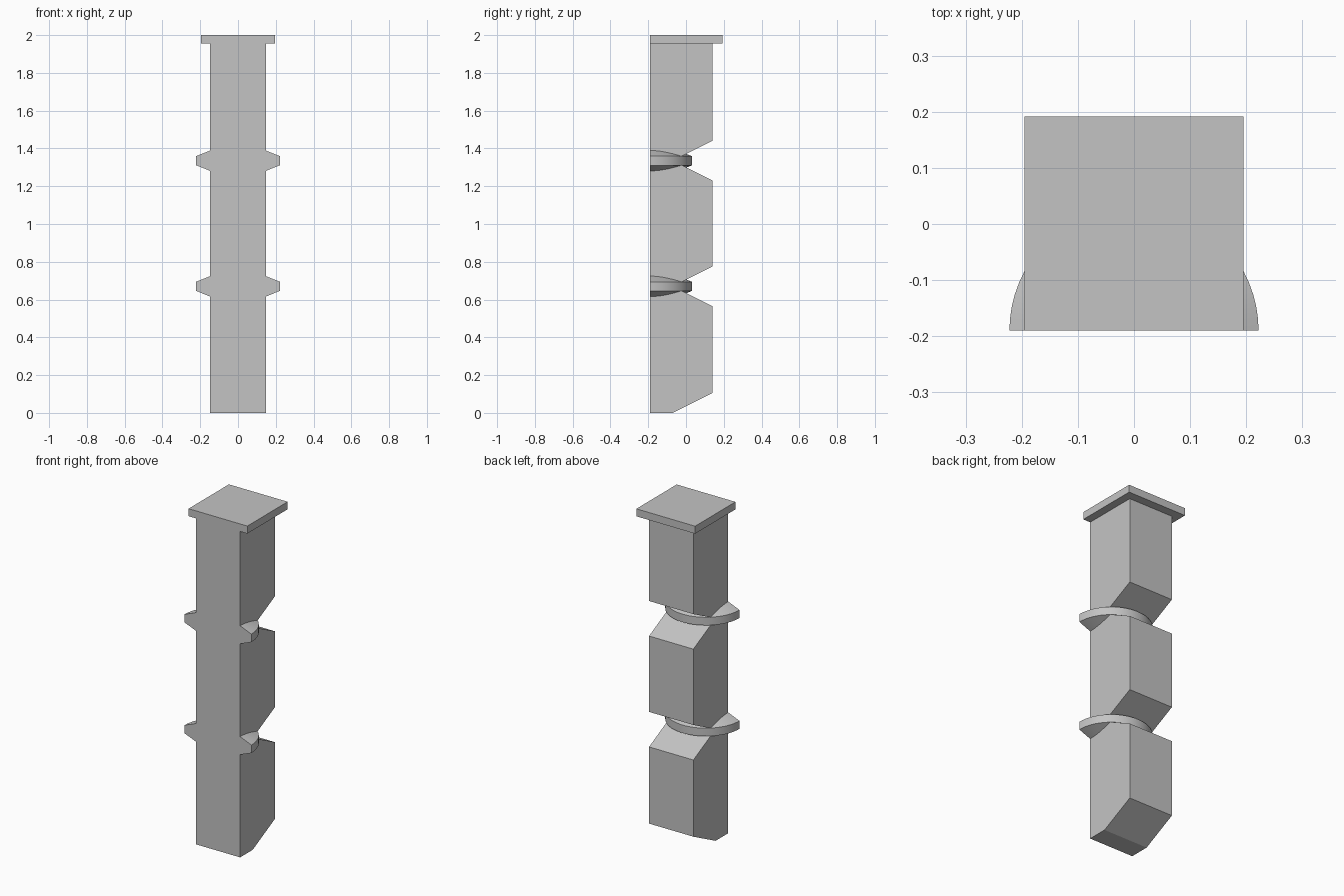
import bpy, bmesh, math

cube = bpy.data.objects.get("Cube")
if cube:
    bpy.data.objects.remove(cube, do_unlink=True)

# Single plain grey
grey = bpy.data.materials.new("stone grey")
grey.use_nodes = True
colour = (0.55, 0.55, 0.55, 1)
grey.diffuse_color = colour
grey.node_tree.nodes["Principled BSDF"].inputs["Base Color"].default_value = colour

FRONT, BACK, HALF_W = -0.19, 0.14, 0.147
RING_HEIGHTS = (0.67, 1.335)
CAP_Z = 1.955


def finish(name, bm):
    bmesh.ops.recalc_face_normals(bm, faces=bm.faces)
    mesh = bpy.data.meshes.new(name)
    bm.to_mesh(mesh)
    bm.free()
    mesh.materials.append(grey)
    obj = bpy.data.objects.new(name, mesh)
    bpy.context.collection.objects.link(obj)
    return obj


def extrude_side_profile(name, profile, half_width):
    """Extrude a (y, z) outline across the full width."""
    bm = bmesh.new()
    face = bm.faces.new([bm.verts.new((-half_width, y, z)) for y, z in profile])
    out = bmesh.ops.extrude_face_region(bm, geom=[face])
    verts = [v for v in out["geom"] if isinstance(v, bmesh.types.BMVert)]
    bmesh.ops.translate(bm, vec=(2 * half_width, 0, 0), verts=verts)
    return finish(name, bm)


# Column with V notches in its back and a chamfered foot
notch_y, notch_h = -0.07, 0.105
outline = [(FRONT, 0), (notch_y, 0), (BACK, notch_h)]
for z in RING_HEIGHTS:
    outline += [(BACK, z - notch_h), (notch_y, z), (BACK, z + notch_h)]
outline += [(BACK, CAP_Z), (FRONT, CAP_Z)]
extrude_side_profile("column", outline, HALF_W)

# Square cap slab
cap = [(FRONT, CAP_Z), (0.192, CAP_Z), (0.192, 2), (FRONT, 2)]
extrude_side_profile("cap", cap, 0.195)

# Half-round bevelled rings set into the notches
ring_section = [(0.1, -0.073), (0.222, -0.024), (0.222, 0.024), (0.1, 0.073)]
SEGMENTS = 32
for label, height in zip(("lower_ring", "upper_ring"), RING_HEIGHTS):
    bm = bmesh.new()
    rows = []
    for i in range(SEGMENTS + 1):
        a = math.pi * i / SEGMENTS
        rows.append([bm.verts.new((r * math.cos(a), FRONT + r * math.sin(a), height + z))
                     for r, z in ring_section])
    for a, b in zip(rows, rows[1:]):
        for j in range(4):
            k = (j + 1) % 4
            bm.faces.new((a[j], a[k], b[k], b[j]))
    bm.faces.new(rows[0])
    bm.faces.new(rows[-1])
    ring = finish(label, bm)
    bpy.ops.object.select_all(action="DESELECT")
    ring.select_set(True)
    bpy.context.view_layer.objects.active = ring
    bpy.ops.object.shade_smooth_by_angle(angle=math.radians(20))
